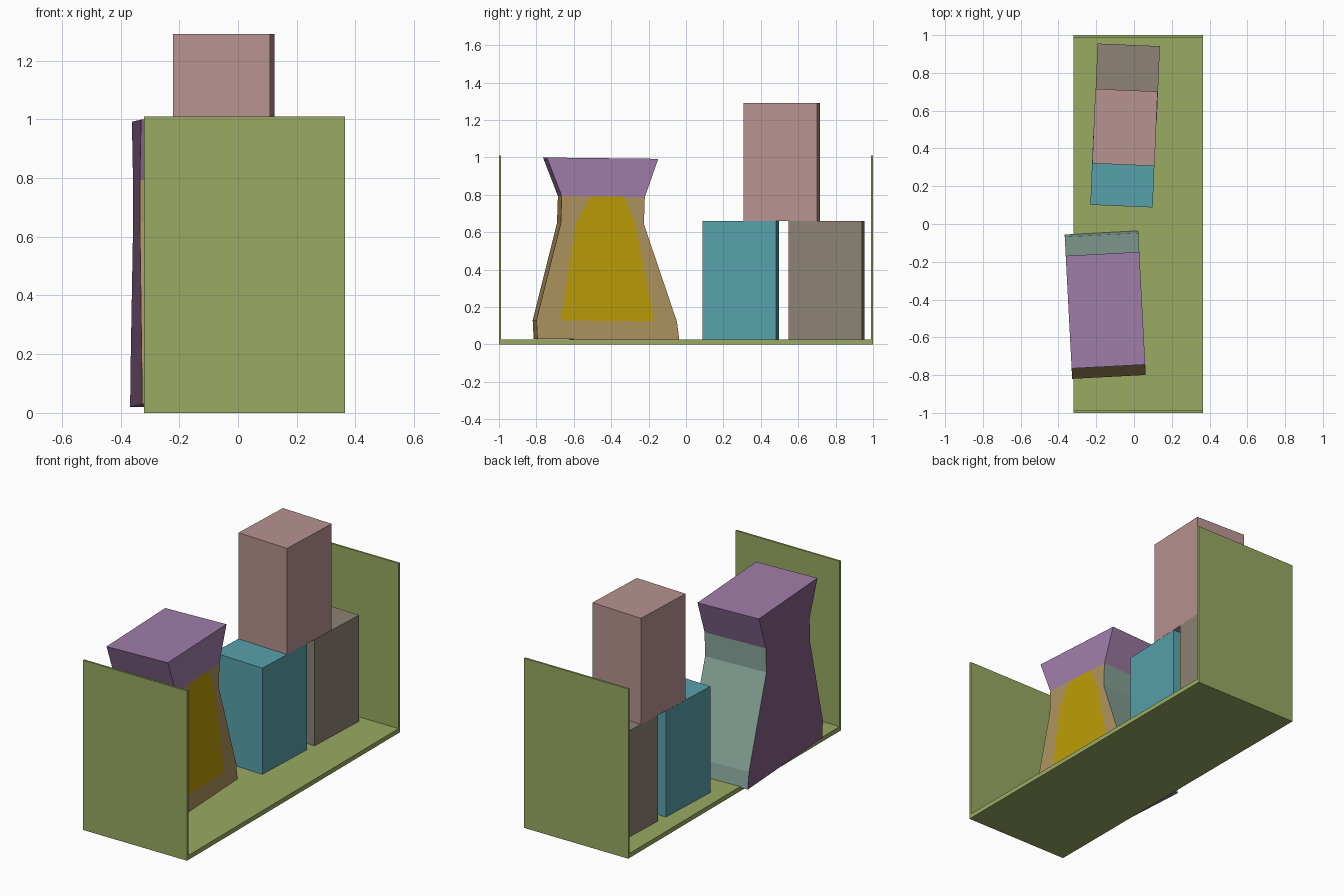
import bpy, bmesh, math
from mathutils import Matrix

if "Cube" in bpy.data.objects:
    bpy.data.objects.remove(bpy.data.objects["Cube"])


def material(name, rgb):
    m = bpy.data.materials.new(name)
    m.diffuse_color = (*[(c / 255) ** 2.2 for c in rgb], 1)
    m.use_nodes = True
    m.node_tree.nodes["Principled BSDF"].inputs["Base Color"].default_value = m.diffuse_color
    return m


def add_object(name, bm, mats):
    me = bpy.data.meshes.new(name)
    bmesh.ops.recalc_face_normals(bm, faces=bm.faces[:])
    bm.to_mesh(me)
    bm.free()
    for m in mats:
        me.materials.append(m)
    ob = bpy.data.objects.new(name, me)
    bpy.context.collection.objects.link(ob)
    return ob


def box(name, center, size, mat, turn=0.0):
    bm = bmesh.new()
    bmesh.ops.create_cube(bm, size=1, matrix=Matrix.Diagonal((*size, 1)))
    ob = add_object(name, bm, [mat])
    ob.location = center
    ob.rotation_euler.z = math.radians(turn)
    return ob


# Tray: floor and two end walls
green = material("green", (152, 168, 98))
SX, CX, T = 0.685, 0.0225, 0.012
box("tray_floor", (CX, 0, 0.0135), (SX, 2.0, 0.027), green)
for name, s in (("front_wall", -1), ("back_wall", 1)):
    box(name, (CX, s * (1 - T / 2), 0.505), (SX, T, 1.01), green)

# Three equal cartons, one stacked on the other two
H = 0.632
carton = (0.33, 0.395, H)
for name, x, y, z, rgb in (
    ("front_carton", -0.058, 0.292, 0.027, (88, 160, 170)),
    ("back_carton", -0.036, 0.751, 0.027, (140, 130, 116)),
    ("top_carton", -0.048, 0.511, 0.027 + H, (182, 146, 144)),
):
    box(name, (x, y, z + H / 2), carton, material(name, rgb), turn=-2.4)

# Waisted bag: rows of (z, front, patch start, patch end, back)
rows = [
    (0.025, -0.385, -0.26, 0.24, 0.375),
    (0.125, -0.390, -0.26, 0.24, 0.362),
    (0.645, -0.260, -0.18, 0.14, 0.185),
    (0.79, -0.255, -0.10, 0.08, 0.19),
    (0.995, -0.335, -0.15, 0.10, 0.262),
]
PURPLE, TAN, YELLOW, TEAL, PLUM = range(5)
mats = [material("purple", (158, 124, 168)), material("tan", (172, 146, 96)),
        material("yellow", (184, 154, 16)), material("sea_green", (136, 166, 154)),
        material("plum", (130, 96, 130))]
bm = bmesh.new()
W = 0.195
grid = {}
for i, (z, *us) in enumerate(rows):
    for j, u in enumerate(us):
        for s in (-1, 1):
            grid[i, j, s] = bm.verts.new((s * W, u, z - 0.012 * u))


def face(keys, mat):
    bm.faces.new([grid[k] for k in keys]).material_index = mat


top = len(rows) - 1
for i in range(top):
    # Right and left sides, with a yellow patch on the right
    for j in range(3):
        for s in (-1, 1):
            side = PLUM
            if s == 1:
                side = PURPLE if i == 3 else YELLOW if j == 1 and i in (1, 2) else TAN
            face([(i, j, s), (i, j + 1, s), (i + 1, j + 1, s), (i + 1, j, s)], side)
    # Front and back
    for j, low in ((0, TAN), (3, TEAL)):
        face([(i, j, -1), (i, j, 1), (i + 1, j, 1), (i + 1, j, -1)],
             PURPLE if i == 3 else low)
# Top and bottom
for i in (0, top):
    for j in range(3):
        face([(i, j, -1), (i, j, 1), (i, j + 1, 1), (i, j + 1, -1)], PURPLE)
bag = add_object("waisted_bag", bm, mats)
bag.location = (-0.153, -0.42, 0)
bag.rotation_euler.z = math.radians(3)
